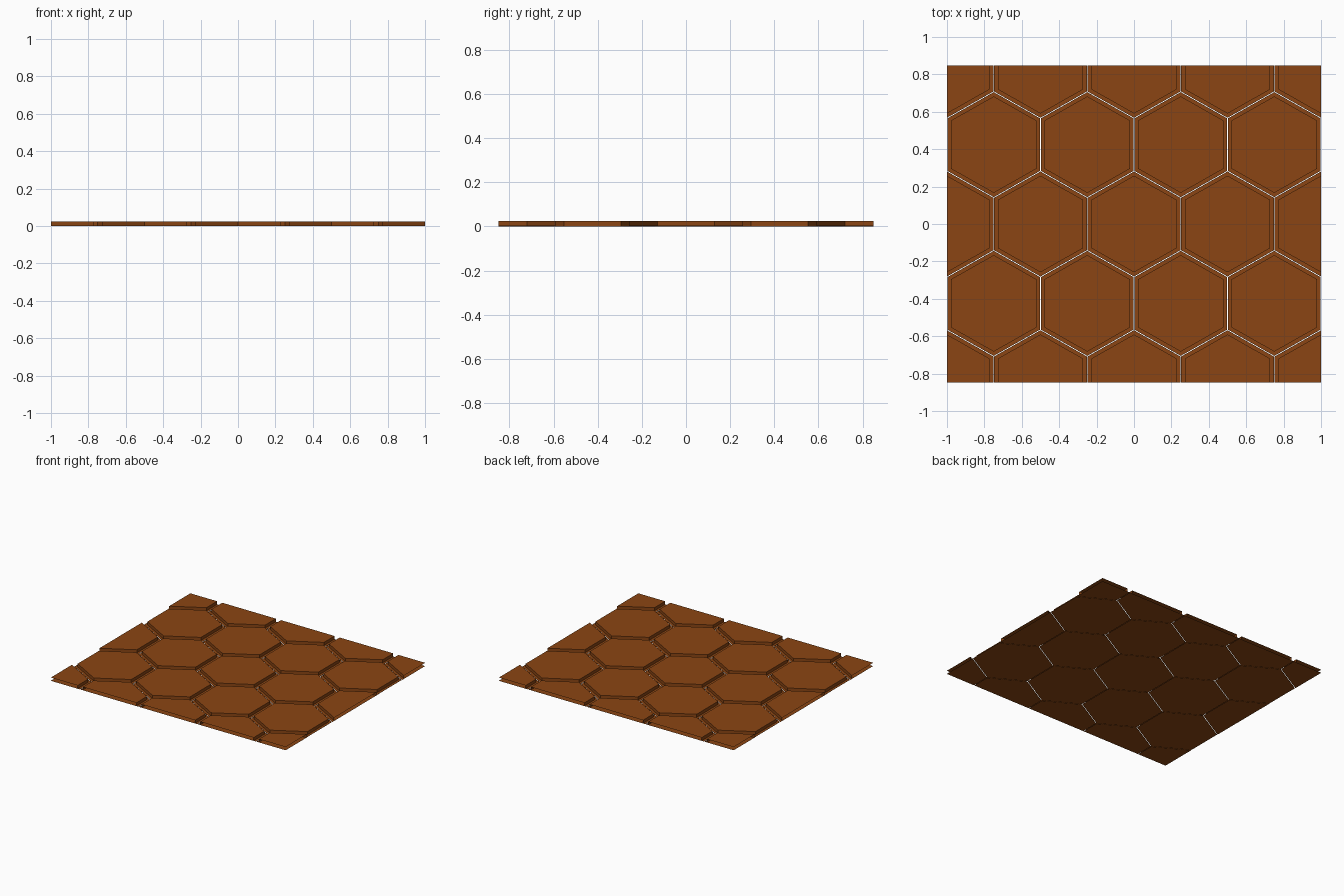
import bpy, bmesh, math

if "Cube" in bpy.data.objects:
    bpy.data.objects.remove(bpy.data.objects["Cube"])

WIDTH = 0.5          # tile width across flats
SQUASH = 0.98        # slight flattening of the pattern along y
RADIUS = WIDTH / math.sqrt(3)
ROW = 1.5 * RADIUS * SQUASH
HALF_X, HALF_Y = 1.0, 2 * ROW
HEIGHT, GAP, INSET = 0.025, 0.002, 0.022

brown = bpy.data.materials.new("saddle_brown")
brown.diffuse_color = (0.258, 0.060, 0.0065, 1)
brown.use_nodes = True
brown.node_tree.nodes["Principled BSDF"].inputs["Base Color"].default_value = brown.diffuse_color


def hexagon(bm, cx, cy, inset, z):
    r = RADIUS * (1 - inset / (WIDTH / 2))
    angles = [math.radians(30 + 60 * i) for i in range(6)]
    return [bm.verts.new((cx + r * math.cos(a), cy + r * SQUASH * math.sin(a), z))
            for a in angles]


def add_tile(bm, cx, cy):
    # wide base plate
    base = hexagon(bm, cx, cy, GAP, 0)
    bm.faces.new(base[::-1])
    # raised, narrower top with side walls and a flat ledge around it
    foot = hexagon(bm, cx, cy, INSET, 0.001)
    top = hexagon(bm, cx, cy, INSET, HEIGHT)
    rim = hexagon(bm, cx, cy, GAP, 0.001)
    bm.faces.new(top)
    for i in range(6):
        j = (i + 1) % 6
        bm.faces.new((foot[i], foot[j], top[j], top[i]))
        bm.faces.new((rim[i], rim[j], foot[j], foot[i]))
        bm.faces.new((base[i], base[j], rim[j], rim[i]))


def clip(bm, co, no):
    geom = bm.verts[:] + bm.edges[:] + bm.faces[:]
    bmesh.ops.bisect_plane(bm, geom=geom, dist=1e-5, plane_co=co,
                           plane_no=no, clear_outer=True)


# one object per row, trimmed to the square outline and left open at the cut
for row in range(-2, 3):
    bm = bmesh.new()
    if row % 2:
        xs = [-0.75 + WIDTH * i for i in range(4)]
    else:
        xs = [-1.0 + WIDTH * i for i in range(5)]
    for x in xs:
        add_tile(bm, x, row * ROW)
    for s in (-1, 1):
        clip(bm, (s * HALF_X, 0, 0), (s, 0, 0))
        clip(bm, (0, s * HALF_Y, 0), (0, s, 0))
    mesh = bpy.data.meshes.new("hex_tile_row")
    bm.to_mesh(mesh)
    bm.free()
    mesh.materials.append(brown)
    bpy.context.collection.objects.link(
        bpy.data.objects.new("hex_tile_row_%d" % (row + 3), mesh))
